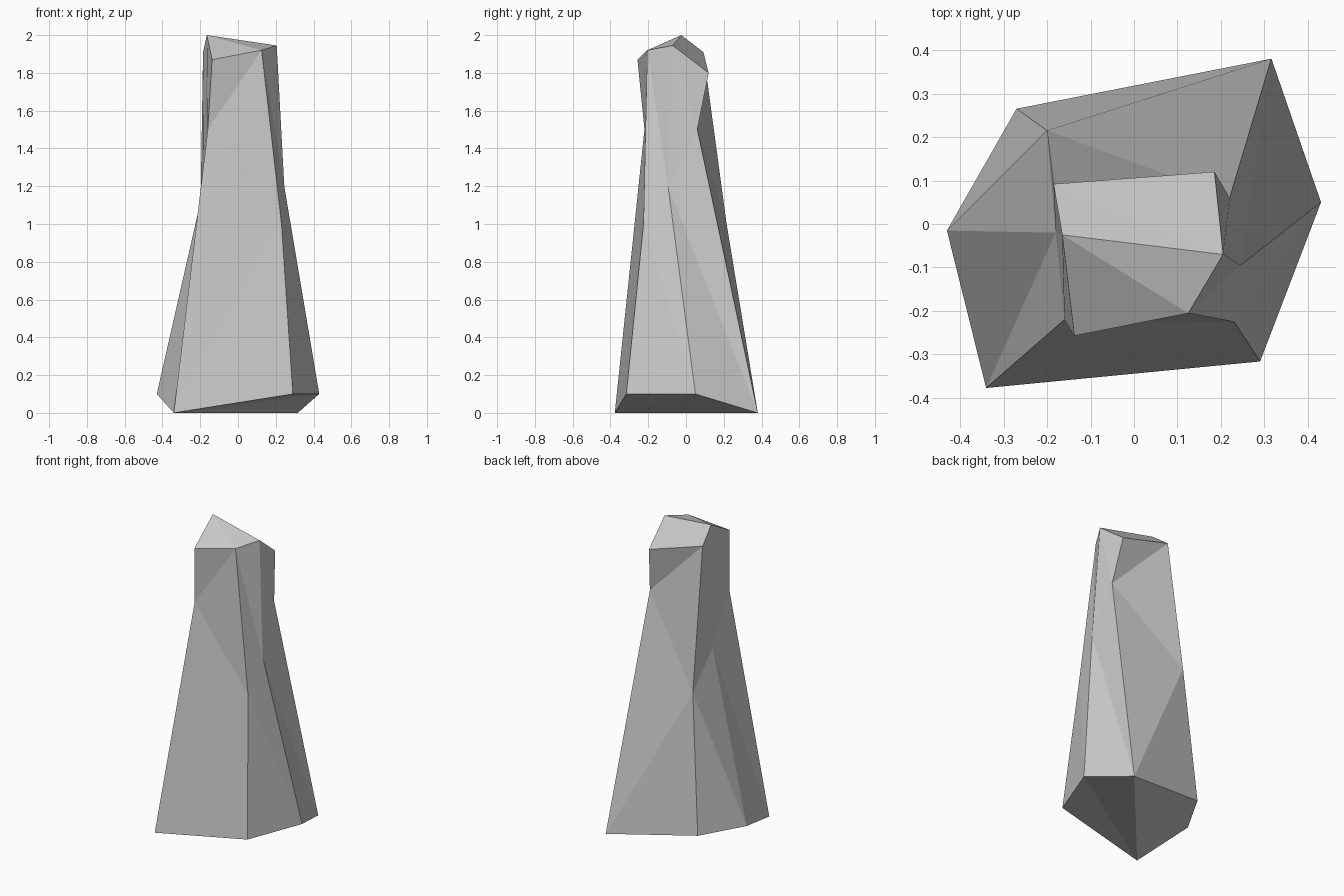
import bpy, bmesh

if "Cube" in bpy.data.objects:
    bpy.data.objects.remove(bpy.data.objects["Cube"])

# Hexagonal rings of the rock pillar, all starting at the left corner and running counter-clockwise
base = [(-.43, -.015, .1), (-.34, -.377, 0), (.29, -.316, .1),
        (.43, .05, .1), (.316, .38, 0), (-.27, .265, .1)]
waist = [(-.18, -.02, 1.2), (-.16, -.22, 1.5), (.23, -.225, 1.0),
         (.245, -.095, 1.2), (.22, .06, 1.5), (-.2, .215, 1.0)]
crown = [(-.165, -.025, 2.0), (-.137, -.257, 1.87), (.125, -.205, 1.92),
         (.205, -.07, 1.945), (.185, .12, 1.8), (-.185, .092, 1.91)]

bm = bmesh.new()
rings = [[bm.verts.new(p) for p in ring] for ring in (base, waist, crown)]


def bridge(low, high):
    """Join two rings with triangles; every third side folds the other way."""
    for i in range(6):
        j = (i + 1) % 6
        if i % 3 == 1:
            tris = ((low[i], low[j], high[j]), (low[i], high[j], high[i]))
        else:
            tris = ((low[i], low[j], high[i]), (low[j], high[j], high[i]))
        for t in tris:
            bm.faces.new(t)


# Sides
bridge(rings[0], rings[1])
bridge(rings[1], rings[2])

# Chipped underside, folded along the two lowest corners
a, b, c, d, e, f = rings[0]
for t in ((b, d, c), (b, e, d), (b, f, e), (b, a, f)):
    bm.faces.new(t)

# Slanted top facets
a, b, c, d, e, f = rings[2]
for t in ((a, b, c), (a, c, d), (a, d, f), (d, e, f)):
    bm.faces.new(t)

bmesh.ops.recalc_face_normals(bm, faces=bm.faces)
mesh = bpy.data.meshes.new("rock_pillar")
bm.to_mesh(mesh)
bm.free()
bpy.context.collection.objects.link(bpy.data.objects.new("rock_pillar", mesh))
